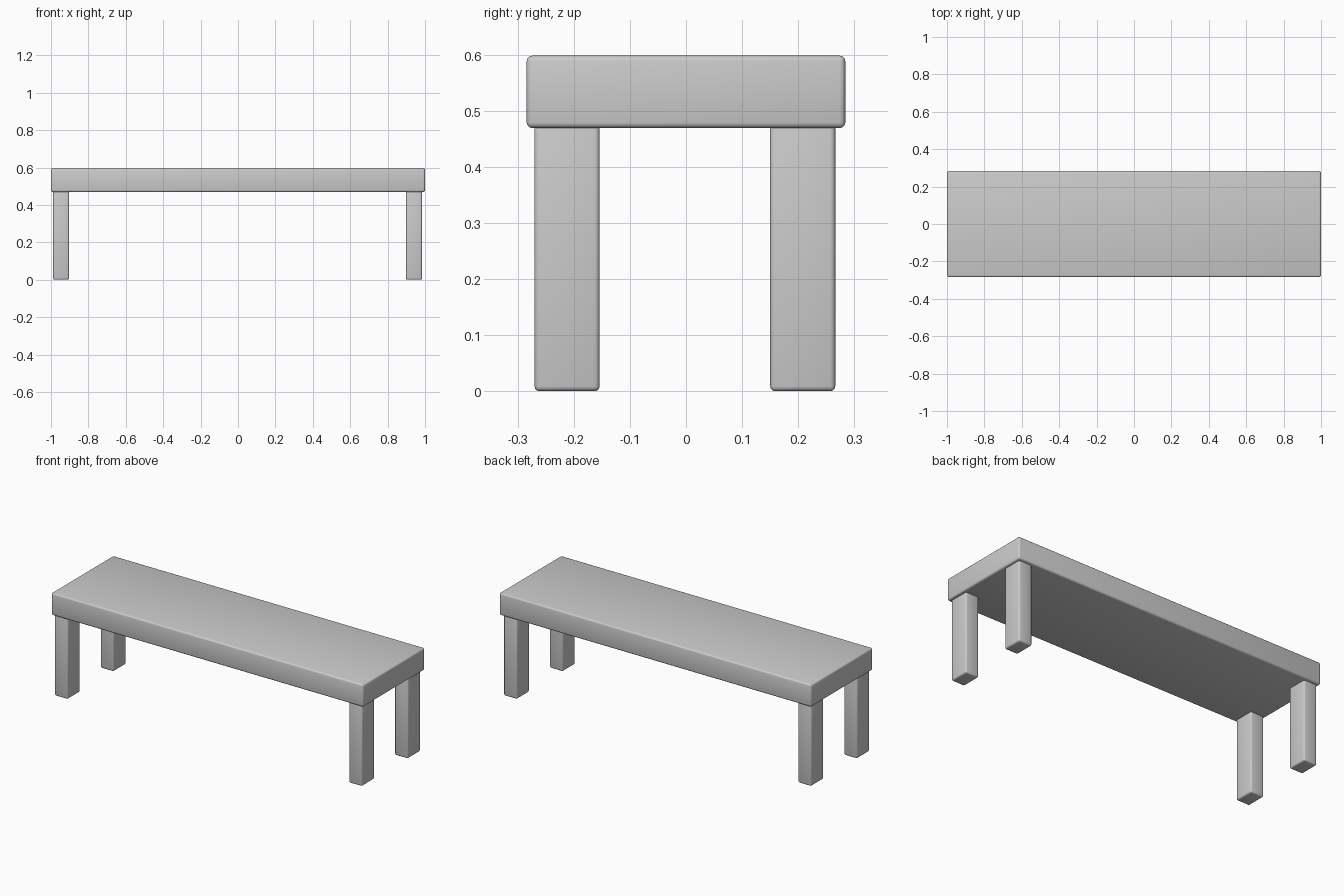
import bpy

if "Cube" in bpy.data.objects:
    bpy.data.objects.remove(bpy.data.objects["Cube"])


def rounded_box(name, center, size, radius):
    """Box with softly rounded edges."""
    bpy.ops.mesh.primitive_cube_add(size=1, location=center)
    obj = bpy.context.object
    obj.name = name
    obj.scale = size
    bpy.ops.object.transform_apply(location=False, rotation=False, scale=True)
    bevel = obj.modifiers.new("rounded_edges", 'BEVEL')
    bevel.width = radius
    bevel.segments = 3
    bpy.ops.object.modifier_apply(modifier=bevel.name)
    bpy.ops.object.shade_smooth_by_angle()
    return obj


# Thick bench seat
SEAT_BOTTOM, SEAT_TOP = 0.469, 0.598
rounded_box("seat", (0, 0, (SEAT_BOTTOM + SEAT_TOP) / 2),
            (2.0, 0.568, SEAT_TOP - SEAT_BOTTOM), 0.01)

# Four legs, set slightly into the seat
LEG_TOP = 0.482
for side, x in (("left", -0.946), ("right", 0.941)):
    for end, y in (("front", -0.212), ("back", 0.208)):
        rounded_box(f"{end}_{side}_leg", (x, y, LEG_TOP / 2),
                    (0.085, 0.116, LEG_TOP), 0.009)
